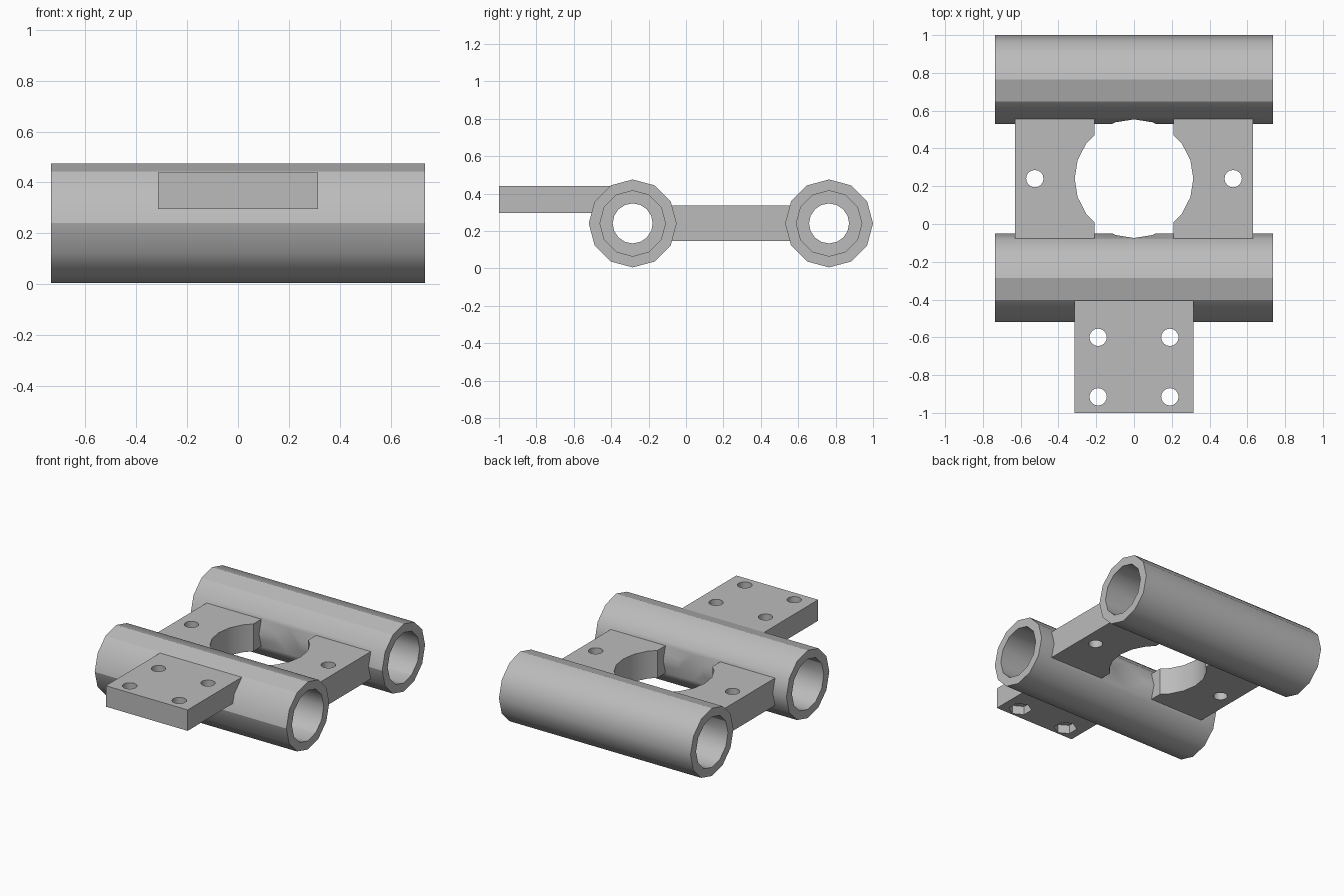
import bpy
import bmesh
import math
from mathutils import Matrix, Vector

cube = bpy.data.objects.get("Cube")
if cube:
    bpy.data.objects.remove(cube, do_unlink=True)

grey = bpy.data.materials.new("plain grey")
grey.use_nodes = True
grey.diffuse_color = (0.5, 0.5, 0.5, 1)
grey.node_tree.nodes["Principled BSDF"].inputs["Base Color"].default_value = (0.5, 0.5, 0.5, 1)

TUBE_Z, TUBE_R, TUBE_LEN = 0.24, 0.235, 1.47
BORE_R, BORE_DEPTH = 0.175, 0.57
FRONT_Y, REAR_Y = -0.285, 0.765
MID_Y = (FRONT_Y + REAR_Y) / 2
BOLT_R = 0.046


def add_object(name, bm):
    mesh = bpy.data.meshes.new(name)
    bm.to_mesh(mesh)
    bm.free()
    mesh.materials.append(grey)
    obj = bpy.data.objects.new(name, mesh)
    bpy.context.collection.objects.link(obj)
    return obj


def box(name, low, high):
    low, high = Vector(low), Vector(high)
    bm = bmesh.new()
    bmesh.ops.create_cube(bm, size=1)
    bmesh.ops.scale(bm, vec=high - low, verts=bm.verts)
    bmesh.ops.translate(bm, vec=(low + high) / 2, verts=bm.verts)
    return add_object(name, bm)


def cylinder(name, centre, radius, length, sides, axis="Z"):
    turn = Matrix.Rotation(math.pi / 2, 4, "Y") if axis == "X" else Matrix()
    bm = bmesh.new()
    bmesh.ops.create_cone(bm, cap_ends=True, segments=sides, radius1=radius,
                          radius2=radius, depth=length,
                          matrix=Matrix.Translation(centre) @ turn)
    return add_object(name, bm)


def cut(obj, cutter):
    cutter.hide_render = True
    mod = obj.modifiers.new("cut", "BOOLEAN")
    mod.operation, mod.solver, mod.object = "DIFFERENCE", "EXACT", cutter
    bpy.ops.object.select_all(action="DESELECT")
    bpy.context.view_layer.objects.active = obj
    obj.select_set(True)
    bpy.ops.object.modifier_apply(modifier=mod.name)
    bpy.data.objects.remove(cutter, do_unlink=True)


def smooth(obj):
    bpy.ops.object.select_all(action="DESELECT")
    bpy.context.view_layer.objects.active = obj
    obj.select_set(True)
    bpy.ops.object.shade_smooth_by_angle(angle=math.radians(31))


def centre_opening():
    return cylinder("opening_cutter", (0, MID_Y, TUBE_Z), 0.314, 1, 20)


# Bearing tubes: narrow through bore, wide seat at each end, notch at the opening
for name, y in (("front_tube", FRONT_Y), ("rear_tube", REAR_Y)):
    tube = cylinder(name, (0, y, TUBE_Z), TUBE_R, TUBE_LEN, 12, "X")
    cut(tube, cylinder("bore_cutter", (0, y, TUBE_Z), 0.107, 2, 16, "X"))
    for side in (-1, 1):
        x = side * TUBE_LEN / 2
        cut(tube, cylinder("seat_cutter", (x, y, TUBE_Z), BORE_R, 2 * BORE_DEPTH, 12, "X"))
    cut(tube, centre_opening())
    smooth(tube)
    # Crisp lengthwise ridges on the outside
    for edge in tube.data.edges:
        a, b = (tube.data.vertices[i].co for i in edge.vertices)
        if abs((a - b).normalized().x) > 0.99:
            dy, dz = a.y - y, a.z - TUBE_Z
            angle = round(math.degrees(math.atan2(dz, dy))) % 360
            if math.hypot(dy, dz) > 0.22 and angle in (90, 120, 180):
                edge.use_edge_sharp = True

# Connecting plates either side of the round opening
for side, name in ((1, "left_bridge"), (-1, "right_bridge")):
    xs = sorted((side * 0.21, side * 0.63))
    bridge = box(name, (xs[0], FRONT_Y + 0.185, 0.145), (xs[1], REAR_Y - 0.185, 0.335))
    cut(bridge, centre_opening())
    cut(bridge, cylinder("bolt_cutter", (side * 0.525, MID_Y, TUBE_Z), BOLT_R, 1, 16))
    smooth(bridge)

# Front mounting plate with bolt holes and hexagonal nut pockets underneath
plate = box("mounting_plate", (-0.314, -1, 0.295), (0.314, -0.39, 0.44))
cut(plate, cylinder("clearance_cutter", (0, FRONT_Y, TUBE_Z), 0.19, 2, 12, "X"))
for x in (-0.19, 0.19):
    for y in (-0.6, -0.915):
        cut(plate, cylinder("bolt_cutter", (x, y, 0.4), BOLT_R, 1, 16))
        cut(plate, cylinder("nut_cutter", (x, y, 0.295), 0.075, 0.12, 6))
smooth(plate)
